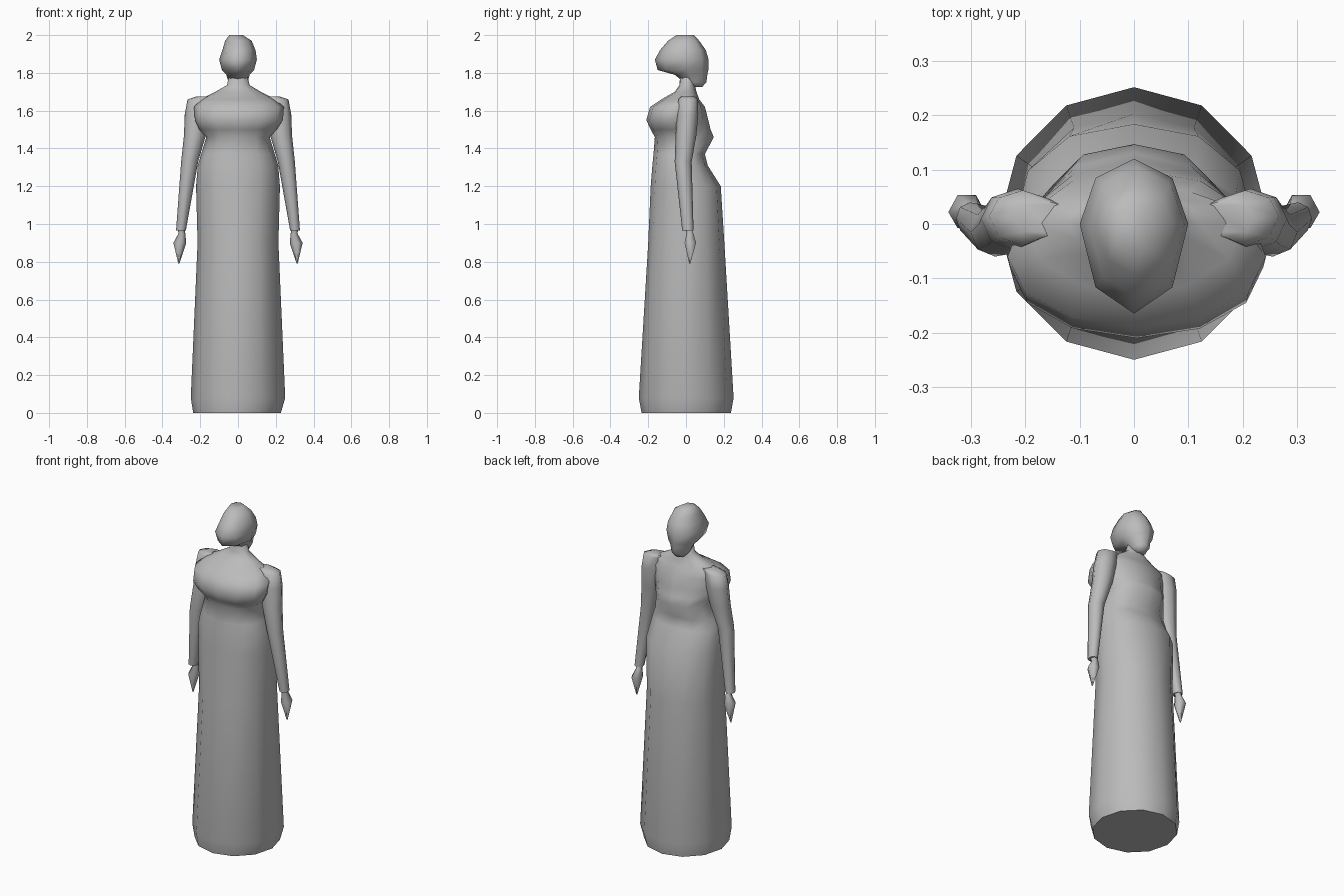
import bpy, bmesh, math

cube = bpy.data.objects.get("Cube")
if cube:
    bpy.data.objects.remove(cube, do_unlink=True)

grey = bpy.data.materials.new("plain_grey")
grey.use_nodes = True
colour = (0.5, 0.5, 0.5, 1)
grey.diffuse_color = colour
grey.node_tree.nodes["Principled BSDF"].inputs["Base Color"].default_value = colour


def bend(value, power):
    return math.copysign(abs(value) ** power, value)


def loft(name, rings, sides, side=1, sharp=65):
    """Skin rings of (z, centre x, half width, front y, widest y, back y, power)."""
    bm = bmesh.new()
    loops = []
    for z, cx, rx, front, mid, back, power in rings:
        loop = []
        for i in range(sides):
            a = 2 * math.pi * i / sides
            c, s = bend(math.cos(a), power), bend(math.sin(a), power)
            depth = back - mid if s > 0 else mid - front
            loop.append(bm.verts.new((side * (cx + rx * c), mid + depth * s, z)))
        loops.append(loop)
    for low, high in zip(loops, loops[1:]):
        for i in range(sides):
            j = (i + 1) % sides
            bm.faces.new((low[i], low[j], high[j], high[i]))
    bm.faces.new(loops[0])
    bm.faces.new(loops[-1])
    bmesh.ops.recalc_face_normals(bm, faces=bm.faces)
    mesh = bpy.data.meshes.new(name)
    bm.to_mesh(mesh)
    bm.free()
    mesh.materials.append(grey)
    obj = bpy.data.objects.new(name, mesh)
    bpy.context.collection.objects.link(obj)
    bpy.ops.object.select_all(action='DESELECT')
    obj.select_set(True)
    bpy.context.view_layer.objects.active = obj
    bpy.ops.object.shade_smooth_by_angle(angle=math.radians(sharp))
    return obj


# Long gown, waist, bust, draped collar and neck in one skin
loft("gown_and_torso", [
    (0.00, -.005, .232, -.235, 0, .238, 1),
    (0.08, 0, .25, -.25, 0, .252, 1),
    (0.90, 0, .214, -.20, 0, .203, .95),
    (1.20, 0, .222, -.187, 0, .184, .9),
    (1.31, 0, .213, -.178, -.02, .115, .9),
    (1.37, 0, .195, -.172, -.02, .10, .9),
    (1.46, 0, .168, -.165, -.02, .147, .85),
    (1.50, 0, .205, -.187, -.06, .13, .95),
    (1.55, .005, .233, -.21, -.08, .118, 1),
    (1.62, .005, .238, -.19, -.06, .10, 1),
    (1.66, 0, .20, -.13, 0, .07, 1),
    (1.70, 0, .12, -.06, .005, .055, 1),
    (1.735, .002, .06, -.035, .005, .048, 1),
    (1.80, 0, .045, -.03, .01, .05, 1),
], 12)

# Head with chin on one side and gathered hair on the other
loft("head", [
    (1.725, 0, .03, .03, .06, .085, 1),
    (1.75, 0, .05, -.01, .04, .108, 1),
    (1.79, 0, .062, -.06, .02, .113, 1),
    (1.815, 0, .085, -.15, 0, .118, 1),
    (1.87, 0, .10, -.165, 0, .12, 1),
    (1.92, .005, .088, -.138, 0, .105, 1),
    (1.97, .002, .07, -.095, 0, .07, 1),
    (2.00, -.01, .036, -.05, 0, .042, 1),
], 8)

# Sleeves and hands, one per side
for label, side in (("left", 1), ("right", -1)):
    loft(label + "_arm", [
        (0.965, .302, .026, -.02, .01, .04, 1),
        (1.33, .256, .045, -.06, -.015, .03, 1),
        (1.47, .228, .058, -.055, 0, .055, 1),
        (1.58, .215, .067, -.05, .01, .065, 1),
        (1.66, .205, .062, -.04, .015, .062, 1),
        (1.675, .17, .05, -.025, .01, .045, 1),
    ], 8, side)
    loft(label + "_hand", [
        (0.79, .313, .003, .017, .02, .023, 1),
        (0.90, .308, .034, -.012, .022, .058, 1),
        (0.95, .297, .018, 0, .02, .042, 1),
        (0.98, .302, .018, -.01, .01, .03, 1),
    ], 6, side)
